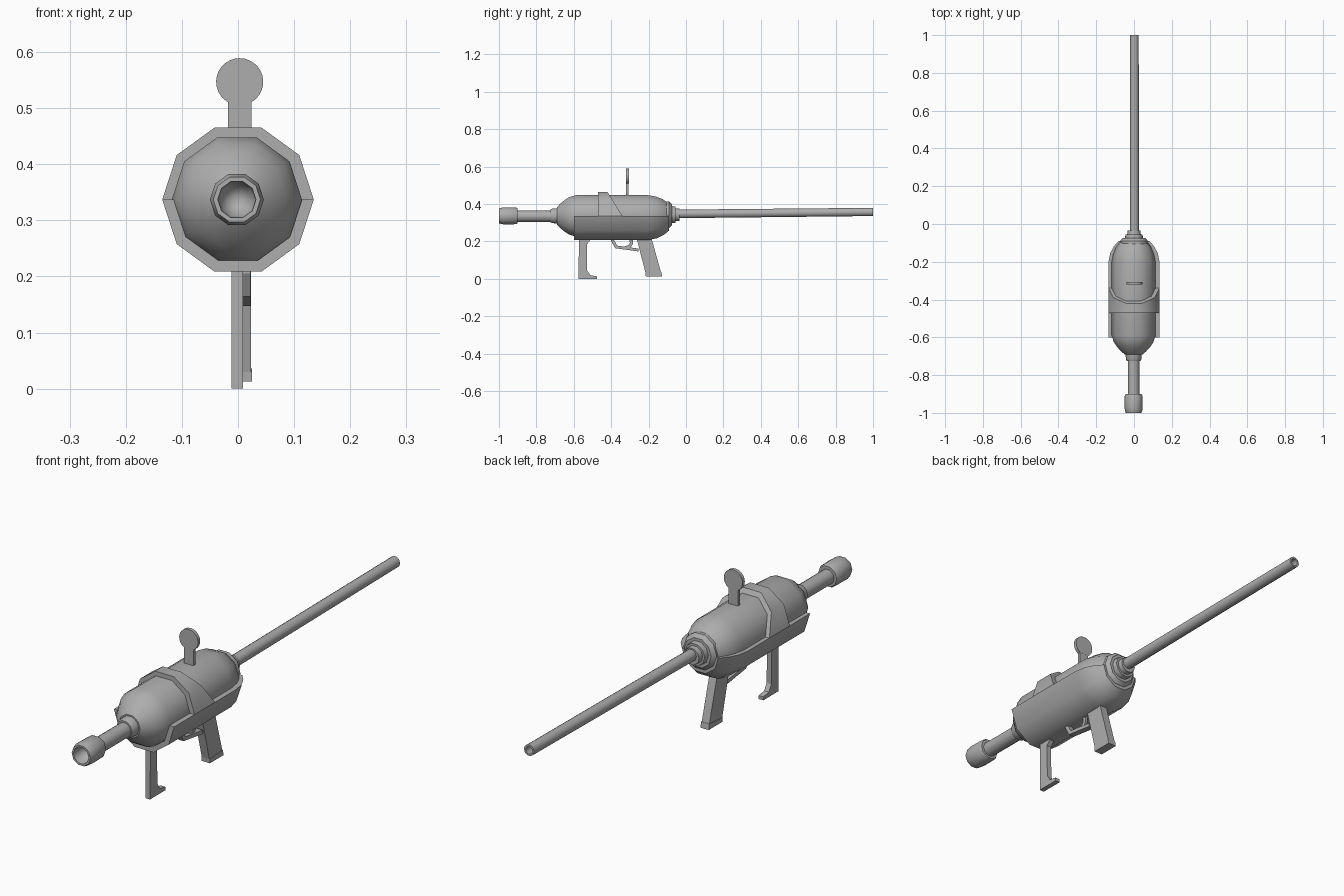
import bpy, bmesh, math

if "Cube" in bpy.data.objects:
    bpy.data.objects.remove(bpy.data.objects["Cube"])

grey = bpy.data.materials.new("metal grey")
grey.diffuse_color = (0.42, 0.42, 0.42, 1)
grey.use_nodes = True
grey.node_tree.nodes["Principled BSDF"].inputs["Base Color"].default_value = grey.diffuse_color


def finish(name, bm, angle=40):
    bmesh.ops.remove_doubles(bm, verts=bm.verts, dist=1e-5)
    bmesh.ops.recalc_face_normals(bm, faces=bm.faces)
    me = bpy.data.meshes.new(name)
    bm.to_mesh(me)
    bm.free()
    me.materials.append(grey)
    me.shade_smooth()
    me.set_sharp_from_angle(angle=math.radians(angle))
    ob = bpy.data.objects.new(name, me)
    bpy.context.collection.objects.link(ob)
    return ob


def lathe(name, profile, x=0, z=0.337, slope=0, n=10, start=0, steps=None,
          loop=False, warp=None):
    """Turn a (y, radius) profile round the long axis; steps < n gives an open arc."""
    bm = bmesh.new()
    steps = steps or n
    full = steps == n
    rows = []
    for i in range(steps if full else steps + 1):
        a = 2 * math.pi * (start + i) / n
        row = []
        for y, r in profile:
            zz = r * math.sin(a)
            if warp:
                y = warp(y, zz)
            row.append(bm.verts.new((x + r * math.cos(a), y, z + slope * y + zz)))
        rows.append(row)
    m = len(profile)
    for i in range(steps):
        p, q = rows[i], rows[(i + 1) % len(rows)]
        for j in range(m if loop else m - 1):
            k = (j + 1) % m
            bm.faces.new((p[j], p[k], q[k], q[j]))
    if not full:
        bm.faces.new(rows[0])
        bm.faces.new(rows[-1])
    return finish(name, bm)


def plate(name, outline, lo, hi, axis="x"):
    """Extrude a flat outline; axis x takes (y, z) points, axis y takes (x, z)."""
    bm = bmesh.new()
    def put(d, p):
        return (d, p[0], p[1]) if axis == "x" else (p[0], d, p[1])
    a = [bm.verts.new(put(lo, p)) for p in outline]
    b = [bm.verts.new(put(hi, p)) for p in outline]
    bm.faces.new(a)
    bm.faces.new(b)
    for i in range(len(a)):
        j = (i + 1) % len(a)
        bm.faces.new((a[i], a[j], b[j], b[i]))
    return finish(name, bm, 30)


# Tank body with rounded ends
lathe("tank_body", [(-.69, 0), (-.69, .048), (-.675, .066), (-.65, .088), (-.625, .105),
                    (-.59, .116), (-.2, .116), (-.16, .108), (-.125, .094),
                    (-.098, .074), (-.09, 0)], x=-.002)

# Lower half shell cradling the tank
lathe("lower_shell", [(-.6, .135), (-.2, .135), (-.155, .126), (-.12, .108), (-.09, .082),
                      (-.09, .068), (-.125, .092), (-.16, .106), (-.2, .114), (-.6, .114)],
      start=5, steps=5, loop=True)

# Strap over the top, its forward edge sweeping down the sides
lathe("top_strap", [(-.47, .135), (-.34, .135), (-.34, .112), (-.47, .112)],
      steps=5, loop=True, warp=lambda y, h: y - .08 * h / .128 if y > -.4 else y)

# Stepped collar and long hollow barrel
lathe("front_collar", [(-.105, 0), (-.105, .074), (-.09, .074), (-.075, .06), (-.075, .048),
                       (-.055, .045), (-.055, .036), (-.035, .034), (-.035, 0)], z=.343)
lathe("barrel", [(-.06, 0), (-.06, .024), (1, .023), (1, .015), (.94, .015), (.94, 0)],
      x=.002, z=.348, slope=.01)

# Rear tube, neck ring and hollow end cap
lathe("rear_neck", [(-.725, 0), (-.725, .036), (-.715, .041), (-.68, .043), (-.68, 0)], x=-.002)
lathe("rear_tube", [(-.91, 0), (-.91, .031), (-.7, .031), (-.7, 0)], x=-.002, z=.335)
lathe("rear_cap", [(-.9, 0), (-.9, .042), (-.91, .047), (-.975, .048), (-.99, .045),
                   (-1, .042), (-1, .034), (-.96, .03), (-.93, 0)], x=-.002, z=.337)

# Round sight on a stem
disc = [(.003 + .042 * math.cos(a), .547 + .042 * math.sin(a))
        for a in (math.radians(-60 + 300 * i / 24) for i in range(25))]
plate("sight_disc", disc, -.32, -.306, "y")
plate("sight_stem", [(-.018, .43), (.024, .43), (.024, .512), (-.018, .512)], -.3195, -.3065, "y")

# Rear leg with a forward foot
plate("rear_leg", [(-.575, 0), (-.477, 0), (-.477, .014), (-.512, .02), (-.528, .045),
                   (-.53, .185), (-.513, .205), (-.513, .225), (-.572, .225)], -.012, .009)

# Pistol grip with a raised spine and wider base
plate("grip", [(-.266, .225), (-.187, .225), (-.132, .03), (-.216, .03)], -.011, .023)
plate("grip_base", [(-.216, .03), (-.132, .036), (-.128, .013), (-.215, .013)], -.012, .025)

# Trigger guard and trigger
plate("trigger_guard", [(-.402, .225), (-.402, .205), (-.378, .164), (-.255, .147),
                        (-.255, .162), (-.368, .178), (-.386, .21), (-.386, .225)], -.004, .022)
plate("trigger", [(-.305, .225), (-.284, .225), (-.284, .185), (-.297, .168), (-.325, .166),
                  (-.325, .175), (-.308, .18), (-.3, .192)], .004, .014)
